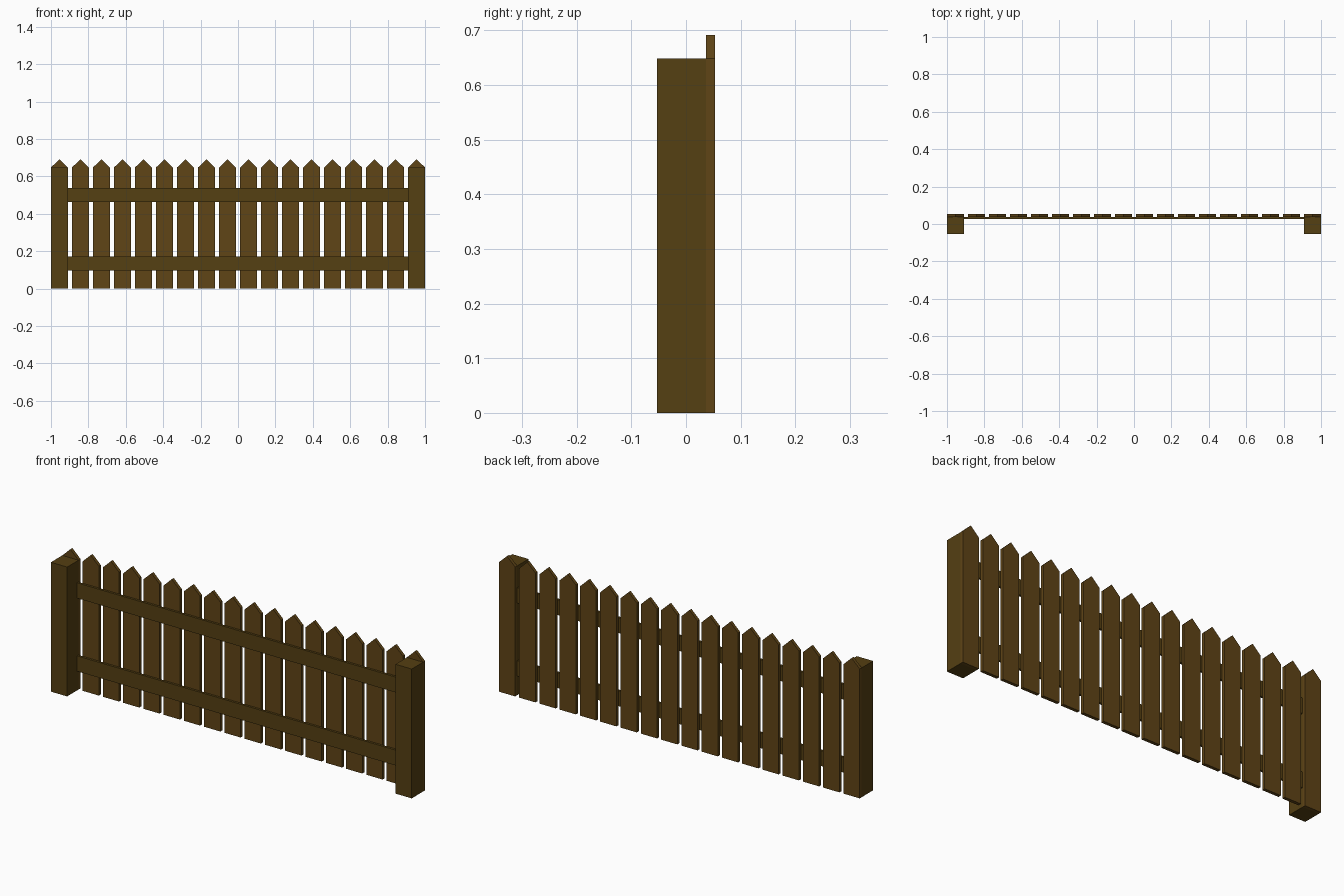
import bpy, bmesh

if "Cube" in bpy.data.objects:
    bpy.data.objects.remove(bpy.data.objects["Cube"])


def material(name, color):
    m = bpy.data.materials.new(name)
    m.diffuse_color = color
    m.use_nodes = True
    m.node_tree.nodes["Principled BSDF"].inputs["Base Color"].default_value = m.diffuse_color
    return m


frame_wood = material("frame_wood", (0.09, 0.05, 0.006, 1))
picket_wood = material("picket_wood", (0.115, 0.058, 0.008, 1))


def board(name, outline, y0, y1, mat):
    """Extrude an x-z outline from y0 to y1."""
    bm = bmesh.new()
    face = bm.faces.new([bm.verts.new((x, y0, z)) for x, z in outline])
    ext = bmesh.ops.extrude_face_region(bm, geom=[face])
    moved = [v for v in ext["geom"] if isinstance(v, bmesh.types.BMVert)]
    bmesh.ops.translate(bm, verts=moved, vec=(0, y1 - y0, 0))
    bmesh.ops.recalc_face_normals(bm, faces=bm.faces)
    mesh = bpy.data.meshes.new(name)
    bm.to_mesh(mesh)
    bm.free()
    mesh.materials.append(mat)
    obj = bpy.data.objects.new(name, mesh)
    bpy.context.collection.objects.link(obj)
    return obj


def rect(x0, x1, z0, z1):
    return [(x0, z0), (x1, z0), (x1, z1), (x0, z1)]


WIDTH, SHOULDER, PEAK = 0.09, 0.648, 0.691
BACK, MID, FRONT = 0.053, 0.037, -0.053
COUNT = 18

# End posts
for side, x in (("left", -1.0), ("right", 1.0 - WIDTH)):
    board(side + "_post", rect(x, x + WIDTH, 0, SHOULDER), FRONT, MID, frame_wood)

# Horizontal rails between the posts
for name, z0, z1 in (("lower_rail", 0.096, 0.173), ("upper_rail", 0.462, 0.539)):
    board(name, rect(WIDTH - 1, 1 - WIDTH, z0, z1), MID - 0.011, MID, frame_wood)

# Pointed pickets along the back
h = WIDTH / 2
for i in range(COUNT):
    picket = board(f"picket_{i + 1}",
                   [(-h, 0), (h, 0), (h, SHOULDER), (0, PEAK), (-h, SHOULDER)],
                   MID, BACK, picket_wood)
    picket.location.x = -1 + h + i * (2 - WIDTH) / (COUNT - 1)
